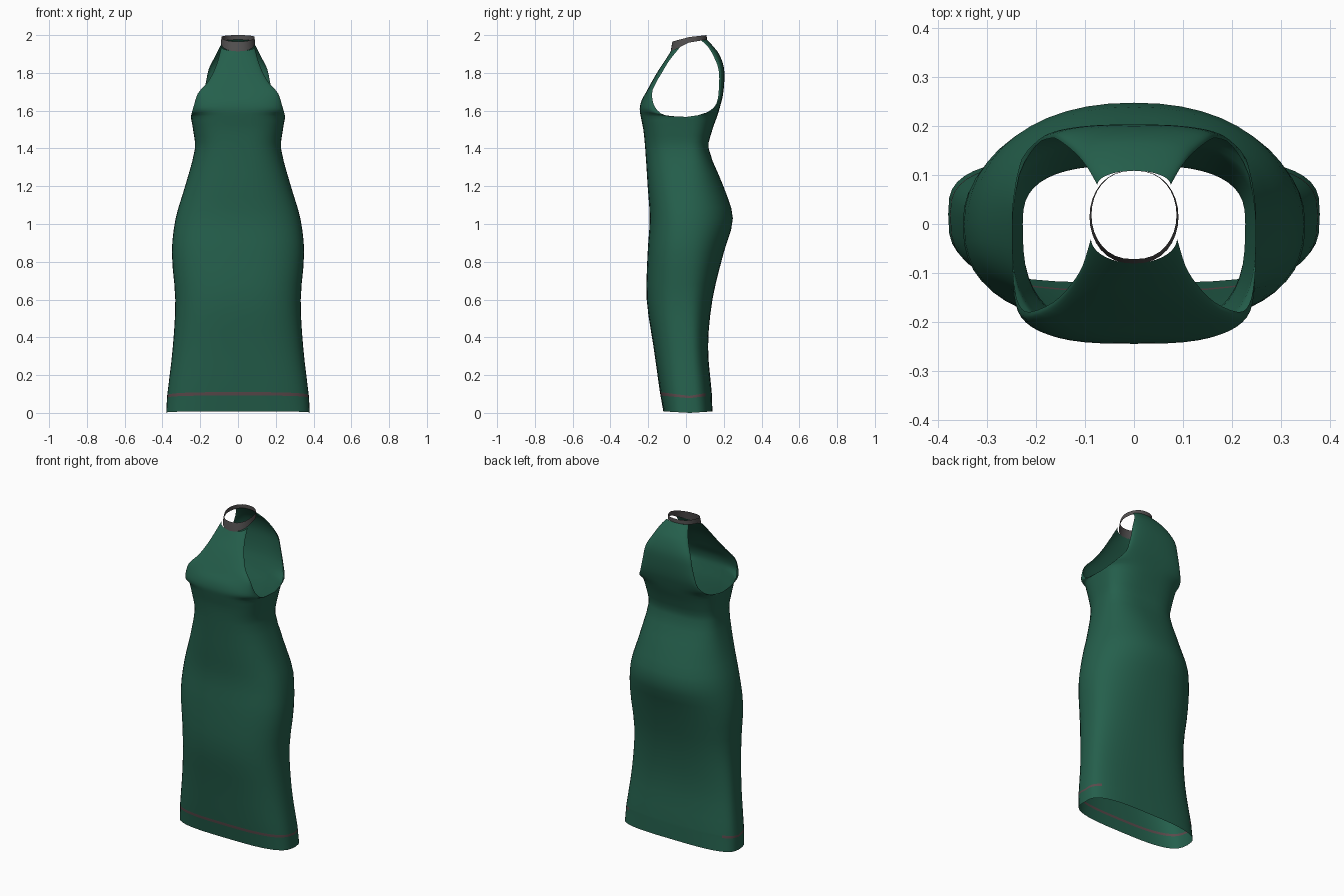
import bpy, bmesh, math

if "Cube" in bpy.data.objects:
    bpy.data.objects.remove(bpy.data.objects["Cube"])

def material(name, rgb):
    m = bpy.data.materials.new(name)
    m.diffuse_color = (*rgb, 1)
    m.use_nodes = True
    m.node_tree.nodes["Principled BSDF"].inputs["Base Color"].default_value = m.diffuse_color
    return m

GREEN = material("green_fabric", (0.018, 0.115, 0.072))
GREY = material("grey_trim", (0.085, 0.08, 0.08))
ROSE = material("dusty_rose_thread", (0.105, 0.068, 0.072))

# Body rows: centre z, side z, half width, side y, front y, front roundness, back y, back roundness
BODY = [
    (0.008, 0.000, 0.380, 0.020, -0.120, 3.2, 0.140, 3.2),
    (0.092, 0.078, 0.376, 0.018, -0.135, 3.0, 0.137, 3.0),
    (0.110, 0.090, 0.375, 0.018, -0.138, 3.0, 0.136, 3.0),
    (0.350, 0.350, 0.345, 0.010, -0.172, 2.8, 0.117, 2.7),
    (0.600, 0.600, 0.332, 0.000, -0.208, 2.6, 0.140, 2.5),
    (0.850, 0.850, 0.350, 0.000, -0.203, 2.5, 0.200, 2.3),
    (1.030, 1.030, 0.330, 0.000, -0.192, 2.4, 0.248, 2.2),
    (1.200, 1.200, 0.280, 0.000, -0.203, 2.5, 0.198, 2.3),
    (1.400, 1.400, 0.228, 0.000, -0.216, 2.8, 0.120, 2.8),
    (1.500, 1.500, 0.238, 0.000, -0.226, 3.0, 0.140, 2.8),
    (1.570, 1.567, 0.250, 0.000, -0.240, 3.0, 0.165, 2.8),
]
# Panel rows above the underarm: centre z, edge z, half width, edge y, centre y, roundness
FRONT = [
    (1.610, 1.575, 0.247, -0.110, -0.245, 3.0),
    (1.655, 1.620, 0.235, -0.165, -0.235, 2.6),
    (1.700, 1.690, 0.213, -0.180, -0.210, 2.5),
    (1.755, 1.745, 0.165, -0.160, -0.180, 2.3),
    (1.815, 1.805, 0.130, -0.125, -0.145, 2.2),
    (1.875, 1.870, 0.105, -0.085, -0.105, 2.0),
    (1.915, 1.938, 0.088, -0.030, -0.080, 2.0),
]
BACK = [
    (1.620, 1.585, 0.235, 0.100, 0.180, 3.0),
    (1.680, 1.635, 0.200, 0.160, 0.195, 2.6),
    (1.760, 1.740, 0.172, 0.175, 0.203, 2.5),
    (1.830, 1.820, 0.155, 0.172, 0.200, 2.4),
    (1.900, 1.890, 0.120, 0.145, 0.175, 2.2),
    (1.945, 1.940, 0.095, 0.115, 0.140, 2.0),
    (1.977, 1.972, 0.075, 0.080, 0.109, 2.0),
]
UNDERARM = len(BODY) - 1
STEPS, COLS = 3, 24

def smooth_rows(keys):
    """Cubic interpolation of the rows along their centre height."""
    def slope(i):
        a, b = keys[max(i - 1, 0)], keys[min(i + 1, len(keys) - 1)]
        m = [(q - p) / (b[0] - a[0]) for p, q in zip(a, b)]
        if i == UNDERARM:
            m[1:4] = [0, 0, 0]      # both halves share one side seam
        return m
    rows = []
    for i in range(len(keys) - 1):
        p, q, mp, mq = keys[i], keys[i + 1], slope(i), slope(i + 1)
        h = q[0] - p[0]
        for s in range(STEPS):
            t = s / STEPS
            a, b = 2*t**3 - 3*t**2 + 1, t**3 - 2*t**2 + t
            c, d = 3*t**2 - 2*t**3, t**3 - t**2
            rows.append([a*p[k] + b*h*mp[k] + c*q[k] + d*h*mq[k] for k in range(6)])
    rows.append(keys[-1])
    return rows

def row_points(row):
    zc, ze, w, ye, yc, n = row
    for j in range(COLS + 1):
        a = math.pi * (j / COLS - 0.5)
        s = math.copysign(abs(math.sin(a)) ** (2 / n), a)
        c = max(math.cos(a), 0) ** (2 / n) if 0 < j < COLS else 0
        yield (w * s, ye + (yc - ye) * c, ze + (zc - ze) * c)

def add_grid(bm, rows, flip, stripe_row=None):
    grid = [[bm.verts.new(p) for p in r] for r in rows]
    for i in range(len(grid) - 1):
        for j in range(len(grid[0]) - 1):
            q = [grid[i][j], grid[i][j+1], grid[i+1][j+1], grid[i+1][j]]
            f = bm.faces.new(q[::-1] if flip else q)
            f.smooth = True
            # Hem stitching runs round the front and sides
            if stripe_row and i in stripe_row and f.calc_center_median().y < 0.1:
                f.material_index = 1

def finish(bm, name, mats):
    bmesh.ops.remove_doubles(bm, verts=bm.verts, dist=0.0005)
    me = bpy.data.meshes.new(name)
    bm.to_mesh(me)
    bm.free()
    for m in mats:
        me.materials.append(m)
    bpy.context.collection.objects.link(bpy.data.objects.new(name, me))

# Dress: front and back halves joined below the armholes
dress = bmesh.new()
stripe = range(STEPS, 2 * STEPS)
front_keys = [r[:6] for r in BODY] + FRONT
back_keys = [r[:4] + r[6:] for r in BODY] + BACK
add_grid(dress, [list(row_points(r)) for r in smooth_rows(front_keys)], False, stripe)
add_grid(dress, [list(row_points(r)) for r in smooth_rows(back_keys)], True, stripe)
finish(dress, "dress", [GREEN, ROSE])

# Collar: tilted neck band, deeper at the front
def collar_ring(rx, y0, y1, z_front, z_side, z_back):
    pts = []
    for j in range(33):
        a = 2 * math.pi * j / 32
        k = -math.cos(a)                 # -1 front, 1 back
        z = z_side + (z_back - z_side) * k if k > 0 else z_side + (z_side - z_front) * k
        x = math.copysign(abs(math.sin(a)) ** 0.85, math.sin(a)) * rx
        pts.append((x, (y0 + y1) / 2 + (y1 - y0) / 2 * k, z))
    return pts

collar = bmesh.new()
add_grid(collar, [collar_ring(0.091, -0.081, 0.110, 1.913, 1.960, 1.976),
                  collar_ring(0.089, -0.077, 0.110, 1.940, 1.975, 1.988),
                  collar_ring(0.087, -0.072, 0.109, 1.966, 1.990, 2.000)], False)
finish(collar, "collar", [GREY])
